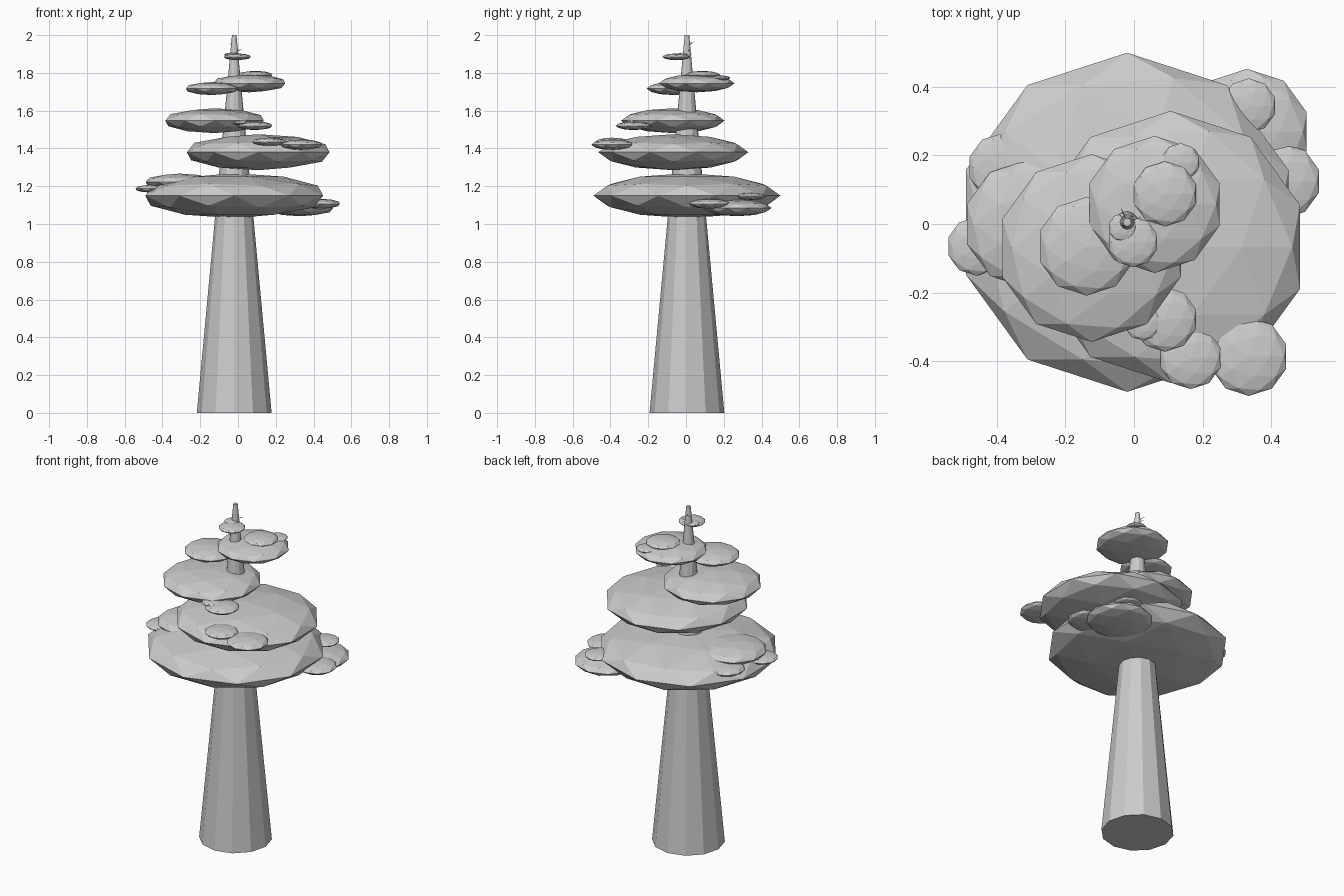
import bpy
from mathutils import Vector

CX, CY = -0.02, 0.005   # trunk axis
FLAT = 0.24             # height ratio of every foliage pad


def cone(name, a, b, r1, r2, sides):
    a, b = Vector(a), Vector(b)
    d = b - a
    bpy.ops.mesh.primitive_cone_add(vertices=sides, radius1=r1, radius2=r2, depth=d.length,
                                    location=(a + b) / 2,
                                    rotation=d.to_track_quat('Z', 'Y').to_euler())
    bpy.context.object.name = name


def pad(name, x, y, z, r):
    bpy.ops.mesh.primitive_ico_sphere_add(subdivisions=2, radius=r, location=(x, y, z))
    ob = bpy.context.object
    ob.name = name
    ob.scale = (1, 1, FLAT)


# Tapered trunk
bpy.ops.mesh.primitive_cone_add(vertices=12, radius1=0.198, radius2=0.012, depth=2,
                                location=(CX, CY, 1))
bpy.context.object.name = "trunk"

# Main foliage tiers, bottom to top
tiers = [(CX, CY, 1.15, 0.495), (0.107, -0.067, 1.38, 0.397), (-0.124, -0.07, 1.547, 0.274),
         (0.06, 0.057, 1.745, 0.2), (-0.138, -0.065, 1.717, 0.144), (-0.003, -0.052, 1.885, 0.074)]
for i, t in enumerate(tiers):
    pad(f"foliage_tier_{i + 1}", *t)

# Small side clumps
clumps = [
    (-0.31, 0.0, 1.222, 0.187), (-0.385, 0.165, 1.19, 0.1), (-0.46, -0.065, 1.187, 0.086),
    (0.33, 0.27, 1.085, 0.183), (0.435, 0.125, 1.107, 0.11), (0.335, 0.345, 1.147, 0.08),
    (0.335, -0.387, 1.42, 0.115), (0.165, -0.39, 1.435, 0.092),
    (0.09, -0.278, 1.52, 0.095), (0.025, -0.285, 1.535, 0.055),
    (0.09, 0.088, 1.788, 0.095), (0.136, 0.18, 1.773, 0.056), (-0.034, -0.01, 1.897, 0.041),
]
for i, c in enumerate(clumps):
    pad(f"foliage_clump_{i + 1}", *c)

# Tiny twigs near the tip
for i, (tip, z) in enumerate([((-0.037, 0.045), 1.95), ((0.02, 0.02), 1.91), ((-0.045, 0.03), 1.94)]):
    cone(f"twig_{i + 1}", (CX, CY, z), (*tip, z + 0.015), 0.003, 0.001, 6)
